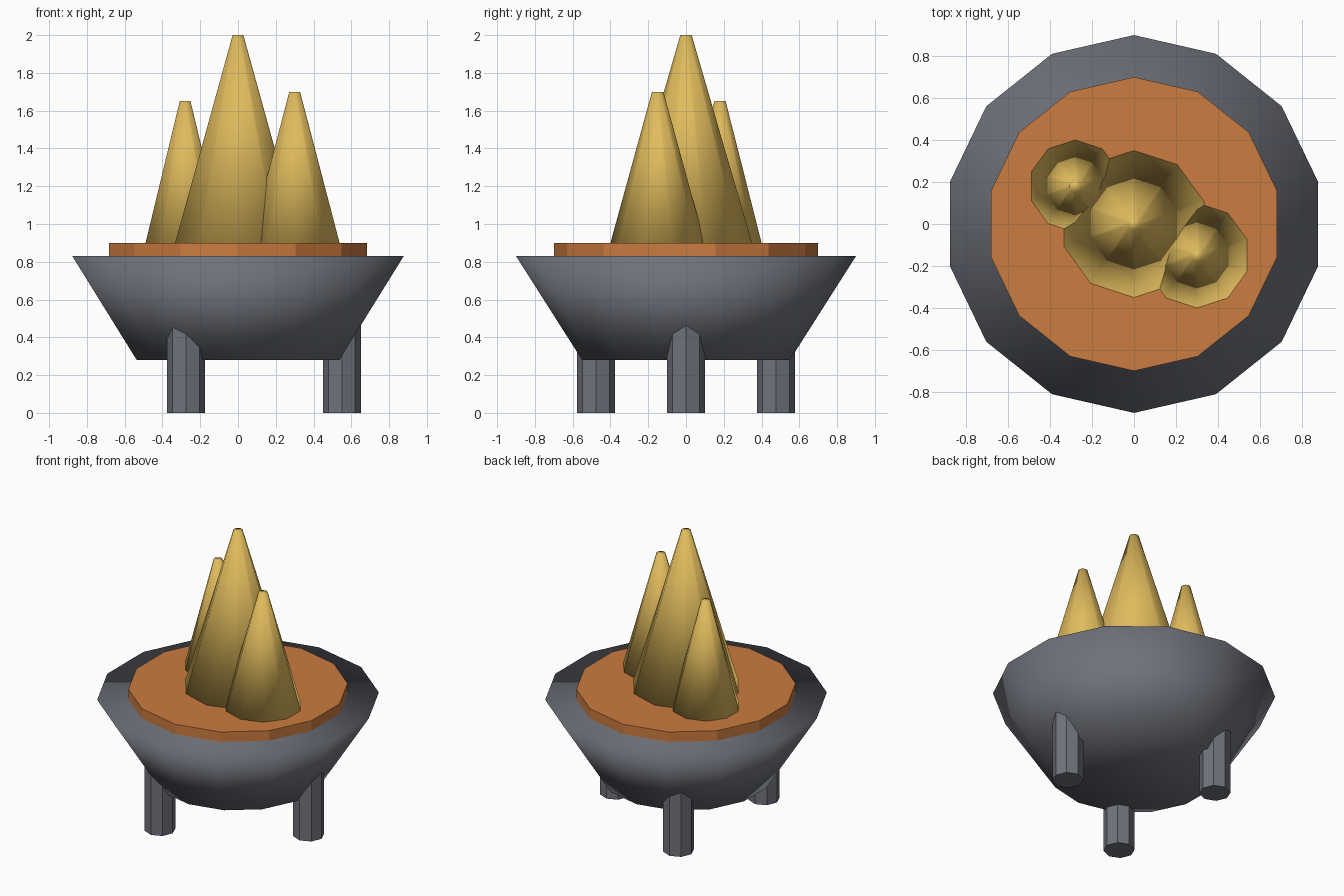
import bpy
from math import cos, sin, radians

if "Cube" in bpy.data.objects:
    bpy.data.objects.remove(bpy.data.objects["Cube"], do_unlink=True)


def make_material(name, color):
    mat = bpy.data.materials.new(name)
    mat.use_nodes = True
    mat.diffuse_color = (*color, 1)
    mat.node_tree.nodes["Principled BSDF"].inputs["Base Color"].default_value = (*color, 1)
    return mat


iron = make_material("dark iron grey", (0.16, 0.17, 0.20))
clay = make_material("ember orange", (0.60, 0.20, 0.05))
gold = make_material("flame gold", (0.75, 0.50, 0.11))


def tapered(name, sides, r_bottom, r_top, z_bottom, z_top, mat, x=0, y=0, smooth=False):
    """Capped prism or cone between two heights."""
    bpy.ops.mesh.primitive_cone_add(
        vertices=sides, radius1=r_bottom, radius2=r_top,
        depth=z_top - z_bottom, location=(x, y, (z_bottom + z_top) / 2))
    obj = bpy.context.object
    obj.name = name
    obj.data.materials.append(mat)
    if smooth:
        bpy.ops.object.shade_smooth()
    return obj


# Bowl, softly shaded over its rim and base
tapered("bowl", 14, 0.55, 0.9, 0.28, 0.83, iron, smooth=True)

# Ember bed
tapered("ember_bed", 14, 0.7, 0.7, 0.8, 0.9, clay)

# Three legs, tops sunk into the bowl wall
for name, angle in (("left_leg", 0), ("back_right_leg", 120), ("front_right_leg", 240)):
    a = radians(angle)
    tapered(name, 8, 0.1, 0.1, 0, 0.48, iron, 0.55 * cos(a), 0.55 * sin(a))

# Flames
for name, x, y, radius, top in (("centre_flame", 0, 0, 0.35, 2.0),
                                ("left_flame", 0.3, -0.15, 0.25, 1.7),
                                ("right_flame", -0.28, 0.18, 0.22, 1.65)):
    tapered(name, 10, radius, 0.03, 0.9, top, gold, x, y, smooth=True)
